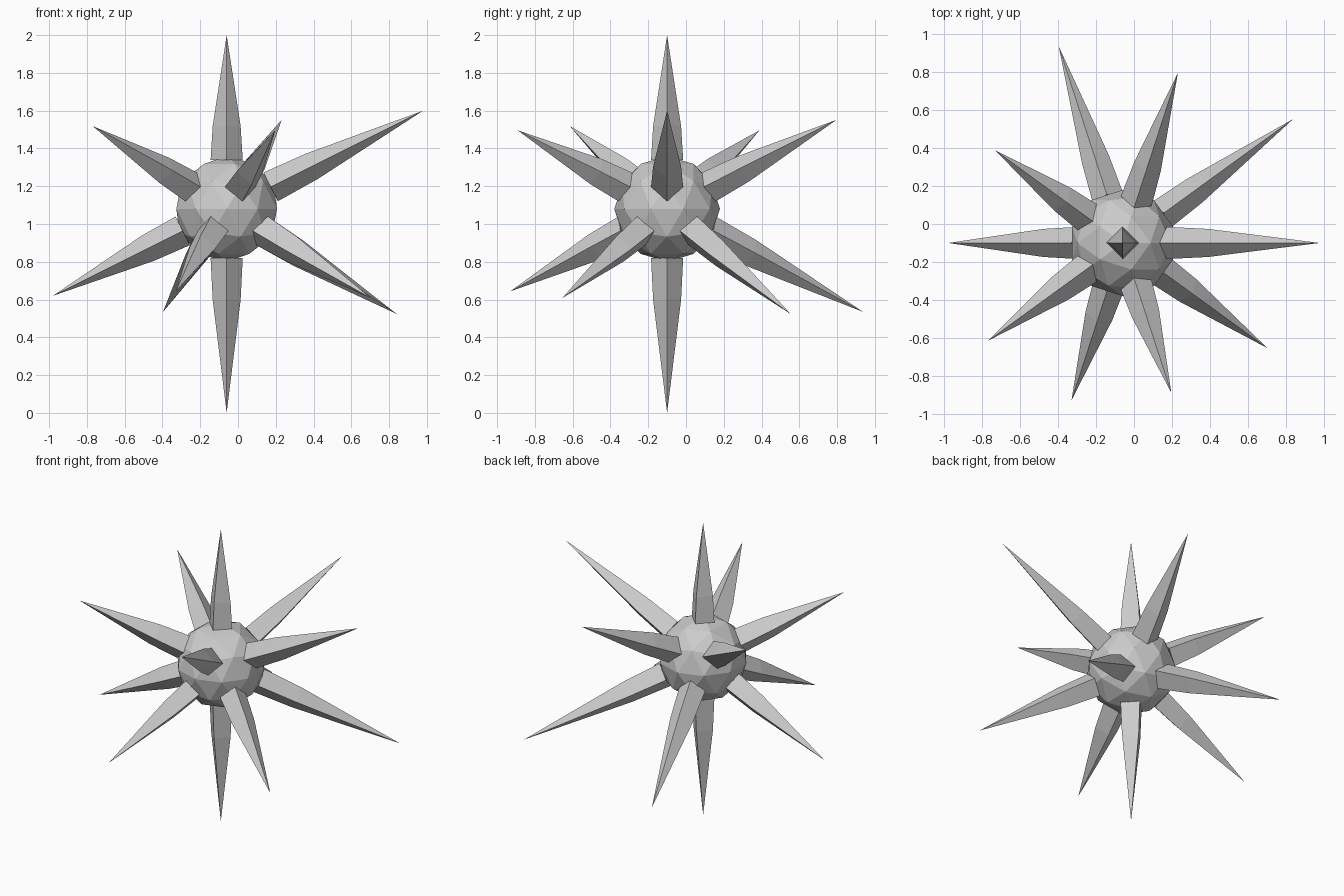
import bpy
import bmesh
from math import radians, sin, cos, atan
from mathutils import Vector

cube = bpy.data.objects.get("Cube")
if cube:
    bpy.data.objects.remove(cube, do_unlink=True)

CENTER = Vector((-0.06, -0.10, 1.08))
CORE_RADIUS = 0.28
BASE_DIST, BASE_R = 0.26, 0.085      # where a spike leaves the core
KINK, KINK_R = 0.27, 0.074           # slight bulge along the spike

grey = bpy.data.materials.new("plain grey")
grey.use_nodes = True
COLOUR = (0.6, 0.6, 0.6, 1)
grey.diffuse_color = COLOUR
grey.node_tree.nodes["Principled BSDF"].inputs["Base Color"].default_value = COLOUR


def add_object(name, bm):
    bmesh.ops.recalc_face_normals(bm, faces=bm.faces)
    mesh = bpy.data.meshes.new(name)
    bm.to_mesh(mesh)
    bm.free()
    mesh.materials.append(grey)
    obj = bpy.data.objects.new(name, mesh)
    obj.location = CENTER
    bpy.context.collection.objects.link(obj)


def add_spike(name, direction, length):
    """Four-sided spike with one edge facing up and a bulge near its base."""
    side = direction.cross(Vector((0, 0, 1)))
    side = side.normalized() if side.length > 0.01 else Vector((1, 0, 0))
    up = side.cross(direction)
    corners = (side, up, -side, -up)
    kink_dist = BASE_DIST + KINK * (length - BASE_DIST)
    bm = bmesh.new()
    base, kink = [[bm.verts.new(direction * dist + c * r) for c in corners]
                  for dist, r in ((BASE_DIST, BASE_R), (kink_dist, KINK_R))]
    tip = bm.verts.new(direction * length)
    bm.faces.new(base)
    for i in range(4):
        j = (i + 1) % 4
        bm.faces.new((base[i], base[j], kink[j], kink[i]))
        bm.faces.new((kink[i], kink[j], tip))
    add_object(name, bm)


# Faceted core
core = bmesh.new()
bmesh.ops.create_icosphere(core, subdivisions=2, radius=CORE_RADIUS)
add_object("core", core)

# Vertical spikes
add_spike("top_spike", Vector((0, 0, 1)), 0.92)
add_spike("bottom_spike", Vector((0, 0, -1)), 1.08)

# Two rings of five spikes, at the corners of an icosahedron
tilt = atan(0.5)
rings = (
    ("upper_spike", 0, 1, (1.163, 1.055, 0.93, 0.98, 0.93)),
    ("lower_spike", 180, -1, (1.029, 0.976, 1.055, 1.244, 1.22)),
)
for name, start, sign, lengths in rings:
    for k, length in enumerate(lengths):
        a = radians(start + 72 * k)
        direction = Vector((cos(a) * cos(tilt), sin(a) * cos(tilt), sign * sin(tilt)))
        add_spike(f"{name}_{k + 1}", direction, length)
